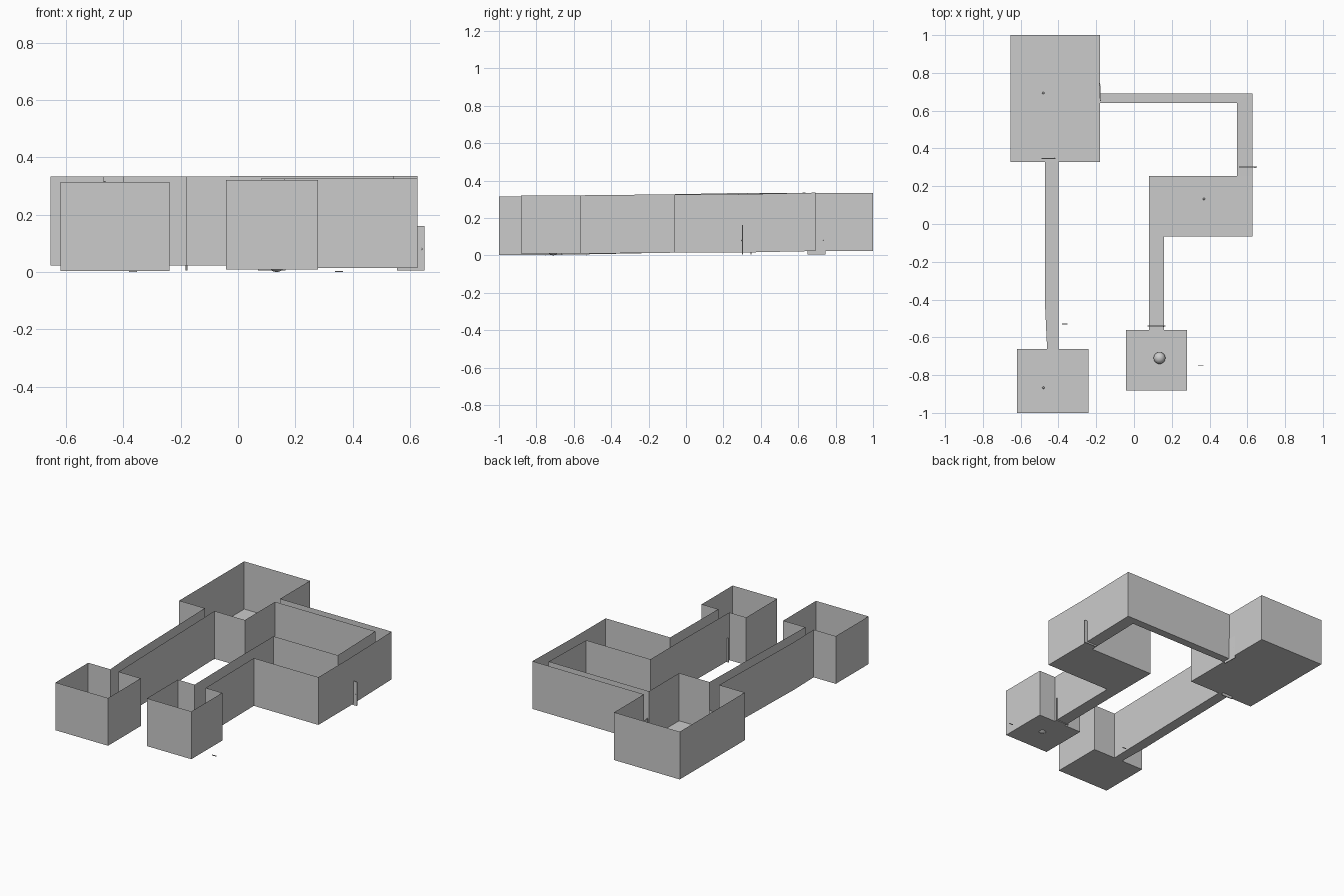
import bpy, bmesh, math

if "Cube" in bpy.data.objects:
    bpy.data.objects.remove(bpy.data.objects["Cube"])

grey = bpy.data.materials.new("plain_grey")
grey.diffuse_color = (0.6, 0.6, 0.6, 1)
grey.use_nodes = True
grey.node_tree.nodes["Principled BSDF"].inputs["Base Color"].default_value = grey.diffuse_color


def finish(name, bm):
    mesh = bpy.data.meshes.new(name)
    bm.to_mesh(mesh)
    bm.free()
    mesh.materials.append(grey)
    ob = bpy.data.objects.new(name, mesh)
    bpy.context.collection.objects.link(ob)
    return ob


def box(name, centre, size, turn=0):
    bm = bmesh.new()
    bmesh.ops.create_cube(bm, size=1)
    for v in bm.verts:
        v.co = [a * b for a, b in zip(v.co, size)]
    ob = finish(name, bm)
    ob.location = centre
    ob.rotation_euler.z = math.radians(turn)
    return ob


def ball(name, centre, radius, seg=16):
    bm = bmesh.new()
    bmesh.ops.create_uvsphere(bm, u_segments=seg, v_segments=seg // 2, radius=radius)
    for f in bm.faces:
        f.smooth = True
    ob = finish(name, bm)
    ob.location = centre
    return ob


# Outline of the four rooms and their corridors, with floor height
D, C, K, B, A = 0.003, 0.022, 0.023, 0.014, 0.009
outline = [
    (-.62, -1, D), (-.24, -1, D), (-.24, -.662, D), (-.40, -.662, D),
    (-.40, .328, C), (-.18, .328, C), (-.18, .64, C), (.545, .64, K),
    (.545, .253, B), (.08, .253, B), (.08, -.065, B), (.08, -.562, A),
    (-.042, -.562, A), (-.042, -.882, A), (.28, -.882, A), (.28, -.562, A),
    (.16, -.562, A), (.16, -.065, B), (.627, -.065, B), (.627, .253, B),
    (.627, .692, K), (-.18, .692, C), (-.18, 1, C), (-.655, 1, C),
    (-.655, .328, C), (-.47, .328, C), (-.47, -.45, .007), (-.46, -.662, D),
    (-.62, -.662, D)]
floors = [
    (0, 1, 2, 3, 27, 28), (3, 4, 25, 26, 27), (4, 5, 6, 21, 22, 23, 24, 25),
    (6, 7, 20, 21), (7, 8, 19, 20), (8, 9, 10, 17, 18, 19),
    (10, 11, 16, 17), (11, 12, 13, 14, 15, 16)]

bm = bmesh.new()
low = [bm.verts.new(p) for p in outline]
for ids in floors:
    bm.faces.new([low[i] for i in ids])
bmesh.ops.recalc_face_normals(bm, faces=bm.faces[:])
finish("floors", bm)

bm = bmesh.new()
low = [bm.verts.new(p) for p in outline]
high = [bm.verts.new((x, y, z + .312)) for x, y, z in outline]
for i in range(len(outline)):
    j = (i + 1) % len(outline)
    bm.faces.new((low[i], low[j], high[j], high[i]))
finish("walls", bm)

# Door panels with small knobs: centre x, y, width, turn
doors = [(.118, -.541, .095, 0), (.603, .301, .095, 0),
         (-.452, .347, .075, 0), (-.18, .698, .095, 92)]
for n, (x, y, w, turn) in enumerate(doors, 1):
    box(f"door_{n}", (x, y, .083), (w, .005, .156), turn)
    a = math.radians(turn)
    ball(f"door_knob_{n}", (x + .4 * w * math.cos(a), y + .4 * w * math.sin(a), .08), .004, 8)

# Large ball in the first room, small balls in the others
big = ball("large_ball", (.135, -.71, .031), .031, 32)
for n, (x, y, z) in enumerate([(-.48, .693, C), (.37, .133, B), (-.48, -.867, D)], 1):
    ball(f"small_ball_{n}", (x, y, z + .006), .006, 12)

# Tiny loose bars outside the walls
for n, (x, y) in enumerate([(-.367, -.53), (.353, -.75)], 1):
    box(f"loose_bar_{n}", (x, y, .002), (.028, .004, .004))
